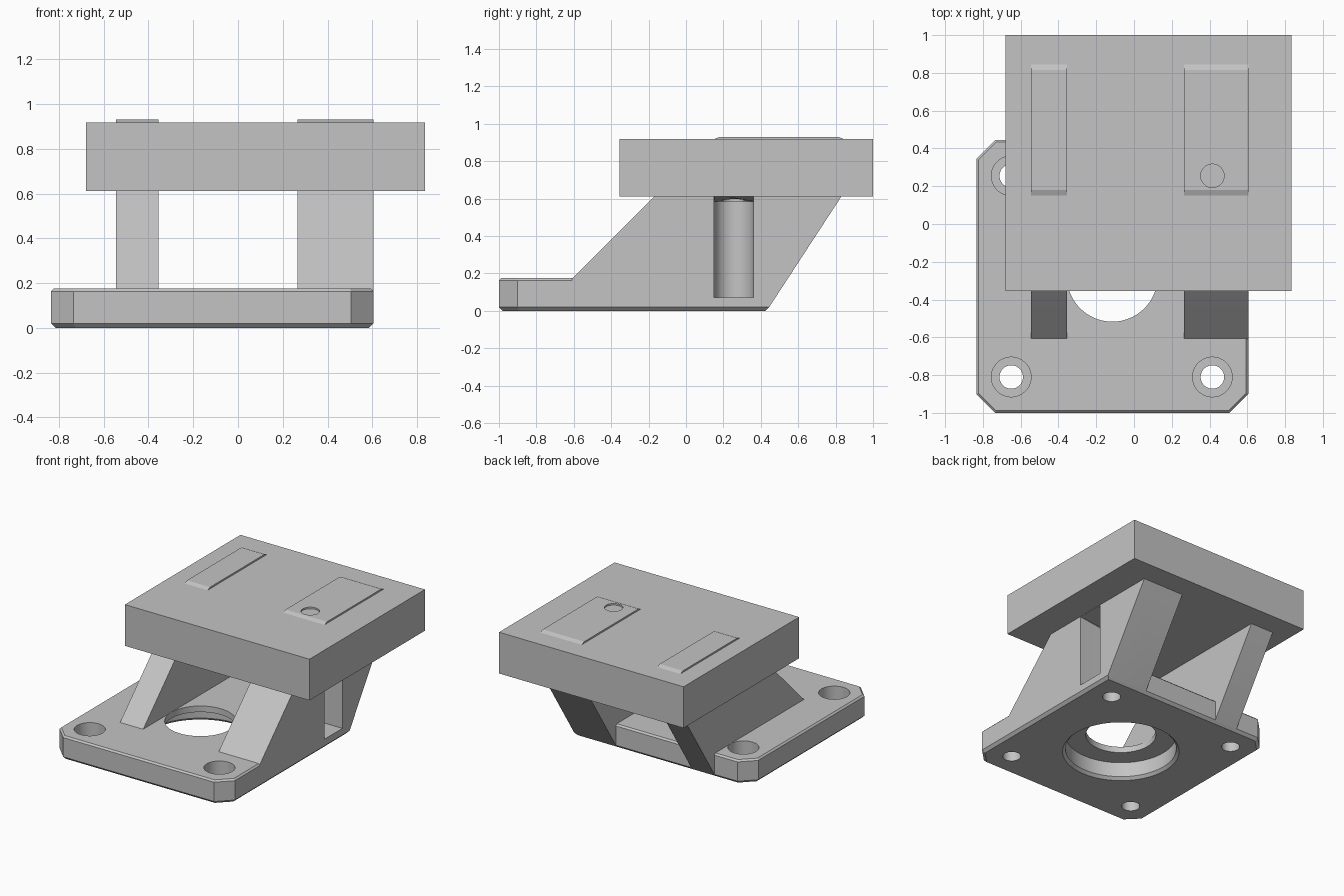
import bpy, bmesh, math

if "Cube" in bpy.data.objects:
    bpy.data.objects.remove(bpy.data.objects["Cube"])

grey = bpy.data.materials.new("plain grey")
grey.diffuse_color = (0.55, 0.55, 0.55, 1)
grey.use_nodes = True
grey.node_tree.nodes["Principled BSDF"].inputs["Base Color"].default_value = grey.diffuse_color


def make(name, bm):
    bmesh.ops.recalc_face_normals(bm, faces=bm.faces)
    mesh = bpy.data.meshes.new(name)
    bm.to_mesh(mesh)
    bm.free()
    mesh.materials.append(grey)
    obj = bpy.data.objects.new(name, mesh)
    bpy.context.collection.objects.link(obj)
    return obj


def loft(name, rings):
    """Closed solid from stacked rings with equal point counts."""
    bm = bmesh.new()
    loops = [[bm.verts.new(p) for p in ring] for ring in rings]
    n = len(loops[0])
    for a, b in zip(loops, loops[1:]):
        for i in range(n):
            j = (i + 1) % n
            bm.faces.new((a[i], a[j], b[j], b[i]))
    bm.faces.new(loops[0])
    bm.faces.new(loops[-1])
    return make(name, bm)


def turned(name, x, y, profile, n=64):
    """Round solid from (radius, z) pairs."""
    ang = [2 * math.pi * i / n for i in range(n)]
    return loft(name, [[(x + r * math.cos(a), y + r * math.sin(a), z) for a in ang]
                       for r, z in profile])


def combine(obj, other, operation):
    mod = obj.modifiers.new(operation, 'BOOLEAN')
    mod.operation, mod.solver, mod.object = operation, 'EXACT', other
    bpy.context.view_layer.objects.active = obj
    bpy.ops.object.modifier_apply(modifier=mod.name)
    bpy.data.objects.remove(other)


X0, X1, Y0, Y1 = -0.835, 0.605, -1.0, 0.445


def base_ring(inset, z):
    """Plate outline with three cut corners; the back right one is square."""
    c = 0.1 - inset * (2 - math.sqrt(2))
    x0, x1, y0, y1 = X0 + inset, X1 - inset, Y0 + inset, Y1 - inset
    return [(x, y, z) for x, y in (
        (x0 + c, y0), (x1 - c, y0), (x1, y0 + c), (x1, y1),
        (x0 + c, y1), (x0, y1 - c), (x0, y0 + c))]


# Mounting plate with chamfered top and bottom edges
base = loft("mounting_base", [base_ring(0.02, 0), base_ring(0, 0.02),
                              base_ring(0, 0.163), base_ring(0.012, 0.175)])

# Slanted legs, reaching just through the platform top
LEG = [(-0.45, 0.02), (0.445, 0.02), (0.83, 0.61), (0.845, 0.918), (0.815, 0.93),
       (0.18, 0.93), (0.15, 0.918), (-0.17, 0.61), (-0.61, 0.17), (-0.61, 0.1)]
for name, xa, xb in (("left_leg", -0.545, -0.355), ("right_leg", 0.265, 0.605)):
    leg = loft(name, [[(x, y, z) for y, z in LEG] for x in (xa, xb)])
    combine(base, leg, 'UNION')

# Central opening with a wide recess underneath
combine(base, turned("centre_cutter", -0.115, -0.277,
                     [(0.42, -0.02), (0.38, 0.02), (0.38, 0.13), (0.24, 0.13),
                      (0.24, 0.178)], 96), 'DIFFERENCE')

# Counterbored screw holes
for x, y in ((-0.65, -0.81), (0.415, -0.81), (-0.65, 0.255)):
    combine(base, turned("screw_cutter", x, y,
                         [(0.062, -0.05), (0.062, 0.07), (0.105, 0.07), (0.105, 0.3)]),
            'DIFFERENCE')

# Screw access through the right leg, open on its outer side
HX, HY = 0.415, 0.255
combine(base, turned("access_cutter", HX, HY, [(0.062, -0.05), (0.062, 1.0)]), 'DIFFERENCE')
outline = [(HX + 0.105 * math.cos(a), HY + 0.105 * math.sin(a))
           for a in (math.pi / 2 + math.pi * i / 32 for i in range(33))]
outline += [(0.7, HY - 0.105), (0.7, HY + 0.105)]
slot = loft("slot_cutter", [[(x, y, 0.07) for x, y in outline],
                            [(x, y, 0.585 + 0.13 * max(0, x - HX)) for x, y in outline]])
combine(base, slot, 'DIFFERENCE')
base.name = "base_and_legs"

# Thick top platform
platform = loft("platform", [[(x, y, z) for x, y in (
    (-0.68, -0.355), (0.835, -0.355), (0.835, 1.0), (-0.68, 1.0))] for z in (0.612, 0.918)])

# Smooth round walls, keep sharp edges
for obj in (base, platform):
    bpy.ops.object.select_all(action='DESELECT')
    obj.select_set(True)
    bpy.context.view_layer.objects.active = obj
    bpy.ops.object.shade_smooth_by_angle(angle=math.radians(15))
